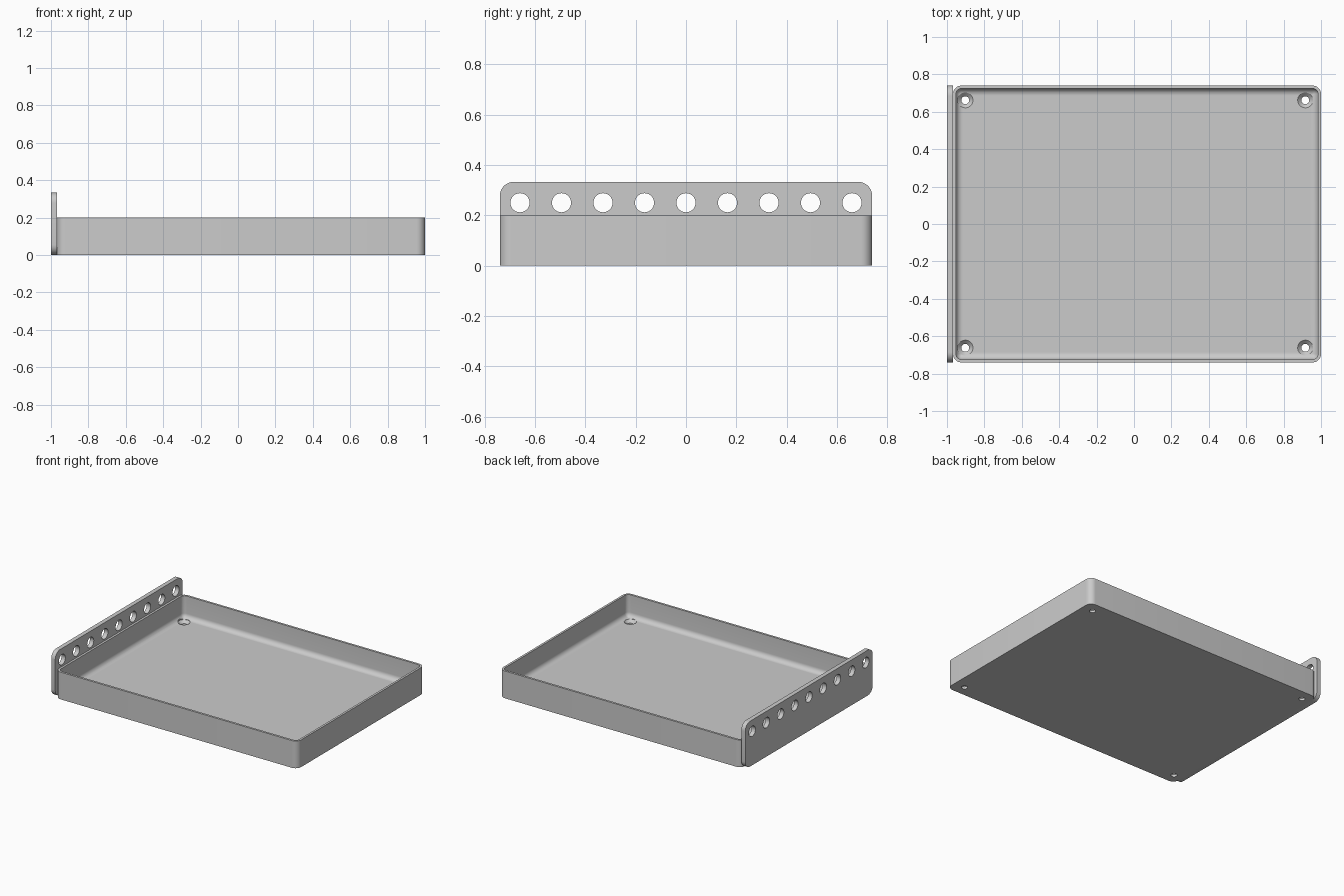
import bpy, bmesh
from math import sin, cos, pi
from mathutils import Matrix, Vector

cube = bpy.data.objects.get("Cube")
if cube:
    bpy.data.objects.remove(cube, do_unlink=True)

grey = bpy.data.materials.new("light grey")
grey.use_nodes = True
grey.diffuse_color = (0.6, 0.6, 0.6, 1)
grey.node_tree.nodes["Principled BSDF"].inputs["Base Color"].default_value = (0.6, 0.6, 0.6, 1)


def rounded_rect(u0, u1, v0, v1, r, n=8):
    """Counter-clockwise outline of a rectangle with rounded corners."""
    corners = [(u1 - r, v1 - r), (u0 + r, v1 - r), (u0 + r, v0 + r), (u1 - r, v0 + r)]
    return [(cu + r * cos((q + i / n) * pi / 2), cv + r * sin((q + i / n) * pi / 2))
            for q, (cu, cv) in enumerate(corners) for i in range(n + 1)]


def skin(bm, rings):
    """Join closed rings of points into a solid with capped ends."""
    loops = [[bm.verts.new(p) for p in ring] for ring in rings]
    for a, b in zip(loops, loops[1:]):
        for i in range(len(a)):
            j = (i + 1) % len(a)
            bm.faces.new((a[i], a[j], b[j], b[i]))
    bm.faces.new(loops[0][::-1])
    bm.faces.new(loops[-1])


def lathe(bm, profile, matrix, n=32):
    """Round solid from (radius, height) pairs."""
    skin(bm, [[matrix @ Vector((r * cos(2 * pi * i / n), r * sin(2 * pi * i / n), h))
               for i in range(n)] for r, h in profile])


def finish(bm, name):
    bmesh.ops.recalc_face_normals(bm, faces=bm.faces)
    mesh = bpy.data.meshes.new(name)
    bm.to_mesh(mesh)
    bm.free()
    mesh.materials.append(grey)
    obj = bpy.data.objects.new(name, mesh)
    bpy.context.collection.objects.link(obj)
    return obj


def cut(obj, cutter):
    """Cut the holes, drop the cutter and smooth the curved faces."""
    bpy.ops.object.select_all(action='DESELECT')
    obj.select_set(True)
    bpy.context.view_layer.objects.active = obj
    mod = obj.modifiers.new("holes", 'BOOLEAN')
    mod.operation = 'DIFFERENCE'
    mod.solver = 'EXACT'
    mod.object = cutter
    bpy.ops.object.modifier_apply(modifier=mod.name)
    bpy.data.objects.remove(cutter, do_unlink=True)
    bpy.ops.object.shade_smooth_by_angle(angle=pi / 6)


# Tray: outer wall, thin rim, inner wall, filleted floor
X0, X1, Y, HEIGHT = -0.968, 1.0, 0.74, 0.2
CORNER, WALL, FLOOR, FILLET = 0.045, 0.016, 0.037, 0.035
steps = [(0, 0), (0, HEIGHT), (WALL, HEIGHT)]
for k in range(9):
    t = k / 8 * pi / 2
    steps.append((WALL + FILLET * (1 - cos(t)), FLOOR + FILLET * (1 - sin(t))))
bm = bmesh.new()
skin(bm, [[(x, y, z) for x, y in rounded_rect(X0 + d, X1 - d, d - Y, Y - d,
                                              max(CORNER - d, 0.003))]
          for d, z in steps])
tray = finish(bm, "tray")

# Countersunk screw holes in the floor corners
bm = bmesh.new()
for x in (-0.902, 0.916):
    for y in (-0.662, 0.662):
        lathe(bm, [(0.021, -0.05), (0.021, FLOOR - 0.02), (0.041, FLOOR), (0.041, 0.1)],
              Matrix.Translation((x, y, 0)))
cut(tray, finish(bm, "screw_hole_cutter"))

# Upright mounting plate along one side
bm = bmesh.new()
outline = rounded_rect(-Y, Y, 0, 0.333, 0.055)
skin(bm, [[(x, y, z) for y, z in outline] for x in (-1.0, X0)])
plate = finish(bm, "mounting_plate")

# Row of round holes through the plate
bm = bmesh.new()
for i in range(-4, 5):
    lathe(bm, [(0.038, -0.1), (0.038, 0.1)],
          Matrix.Translation((X0, i * 0.165, 0.25)) @ Matrix.Rotation(pi / 2, 4, 'Y'))
cut(plate, finish(bm, "plate_hole_cutter"))
